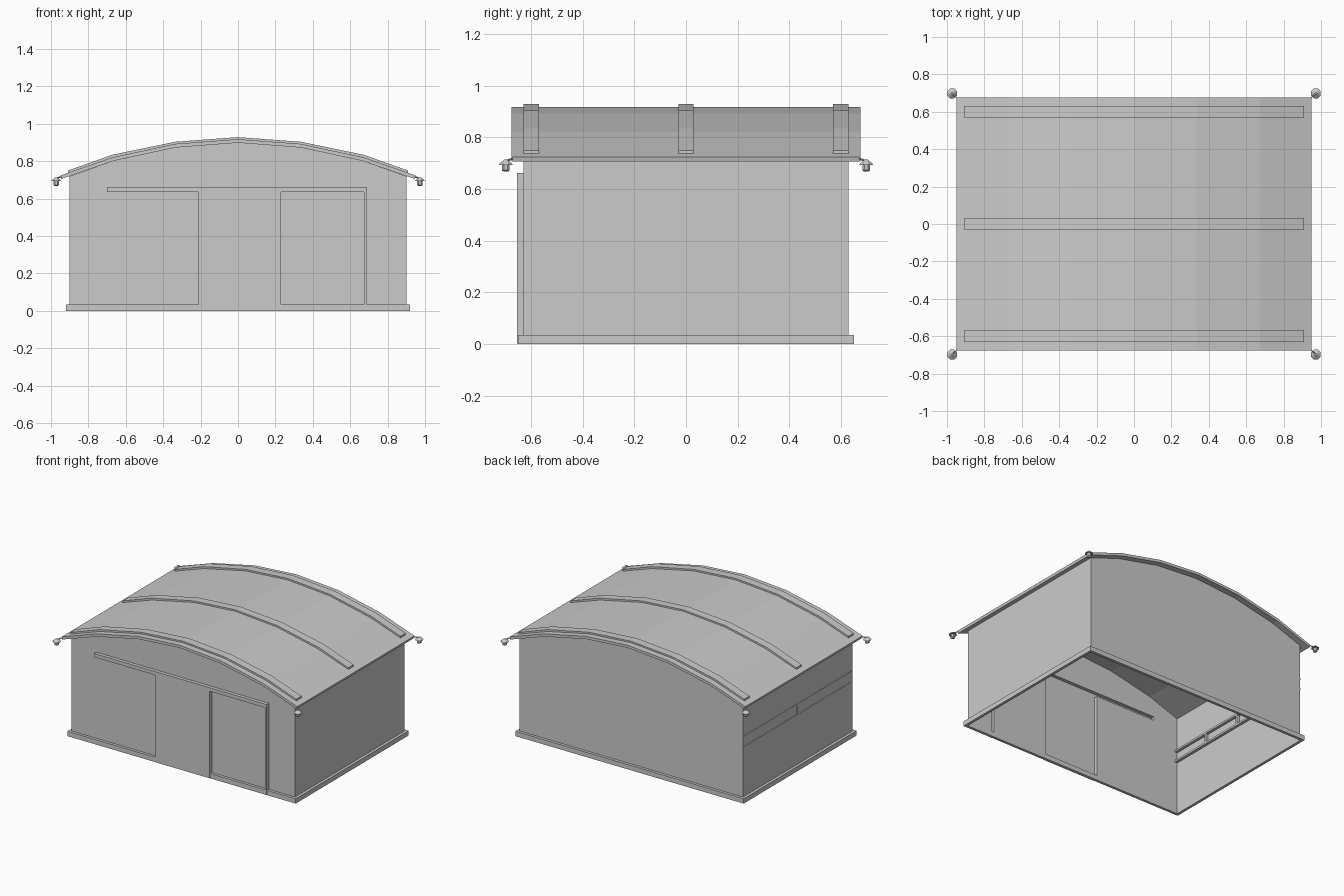
import bpy, bmesh, math
from mathutils import Vector

if "Cube" in bpy.data.objects:
    bpy.data.objects.remove(bpy.data.objects["Cube"])


def mesh_object(name, verts, faces, recalc=True):
    mesh = bpy.data.meshes.new(name)
    mesh.from_pydata(verts, [], faces)
    if recalc:
        bm = bmesh.new()
        bm.from_mesh(mesh)
        bmesh.ops.recalc_face_normals(bm, faces=bm.faces)
        bm.to_mesh(mesh)
        bm.free()
    obj = bpy.data.objects.new(name, mesh)
    bpy.context.collection.objects.link(obj)
    return obj


def extrude_xz(name, outline, y0, y1, caps=(True, True)):
    """Closed x-z outline extruded along y, with optional end caps."""
    n = len(outline)
    verts = [(x, y, z) for y in (y0, y1) for x, z in outline]
    faces = [(i, (i + 1) % n, n + (i + 1) % n, n + i) for i in range(n)]
    if caps[0]:
        faces.append(tuple(range(n))[::-1])
    if caps[1]:
        faces.append(tuple(range(n, 2 * n)))
    return mesh_object(name, verts, faces)


def box(name, lo, hi):
    outline = [(lo[0], lo[2]), (hi[0], lo[2]), (hi[0], hi[2]), (lo[0], hi[2])]
    return extrude_xz(name, outline, lo[1], hi[1])


def sheet(name, outlines, y):
    """Flat wall made of one or more x-z polygons at a given y."""
    verts, faces = [], []
    for o in outlines:
        faces.append(tuple(range(len(verts), len(verts) + len(o))))
        verts += [(x, y, z) for x, z in o]
    return mesh_object(name, verts, faces, False)


def mirrored(half):
    """Full arch, left to right, from the right half starting at x = 0."""
    return [(-x, z) for x, z in half[:0:-1]] + half


W, D = 0.90, 0.63
top = mirrored([(0, .918), (.335, .893), (.67, .821), (.95, .724)])
under = mirrored([(0, .899), (.335, .873), (.665, .802), (.945, .706)])
gable = [(-W, .72)] + under[1:-1] + [(W, .72)]

# Curved roof slab
extrude_xz("roof", top + under[::-1], -.675, .675)

# Raised roof ribs
rib_top = mirrored([(0, .929), (.337, .904), (.674, .834), (.91, .750)])
rib_low = [(x, z - .015) for x, z in rib_top]
for i, y in enumerate((-.6, 0, .6)):
    extrude_xz(f"roof_rib_{i}", rib_top + rib_low[::-1], y - .03, y + .03)

# Back wall and side walls
sheet("back_wall", [gable + [(W, 0), (-W, 0)]], D)
for name, s in (("left_wall", -1), ("right_wall", 1)):
    ring = [(s * W, -D, 0), (s * W, D, 0), (s * W, D, .72), (s * W, -D, .72)]
    mesh_object(name, ring if s > 0 else ring[::-1], [(0, 1, 2, 3)], False)

# Front wall around the raised door, rail and jamb
surround = [(-W, 0), (-.21, 0), (-.21, .636), (-.70, .636), (-.70, .662),
            (.69, .662), (.69, 0), (W, 0)] + gable[::-1]
infill = [(.23, 0), (.675, 0), (.675, .636), (.23, .636)]
sheet("front_wall", [surround, infill], -D)

# Sliding door, rail and jamb, one hollow raised shape
door = [(-.70, .636), (-.21, .636), (-.21, 0.002), (.23, 0.002), (.23, .636),
        (.675, .636), (.675, 0.002), (.69, 0.002), (.69, .662), (-.70, .662)]
extrude_xz("sliding_door", door, -.655, -D, caps=(True, False))

# Base skirt, an open ring
verts, faces = [], []
for dx, dy, z in ((.92, .65, 0), (.92, .65, .035), (W, D, .035), (W, D, 0)):
    verts += [(-dx, -dy, z), (dx, -dy, z), (dx, dy, z), (-dx, dy, z)]
for r in range(4):
    for i in range(4):
        j, q = (i + 1) % 4, (r + 1) % 4
        faces.append((r * 4 + i, r * 4 + j, q * 4 + j, q * 4 + i))
mesh_object("base_skirt", verts, faces)

# Strip window frame in the left wall
for i, z in enumerate((.385, .462)):
    box(f"window_rail_{i}", (-W - .002, -D, z), (-W + .02, D, z + .014))
for i, y in enumerate((-.32, 0, .32)):
    box(f"window_mullion_{i}", (-W - .002, y - .007, .399), (-W + .02, y + .007, .462))


def lathe(name, profile, x, y, sides=8):
    verts, faces = [], []
    for r, z in profile:
        for k in range(sides):
            a = 2 * math.pi * (k + .5) / sides
            verts.append((x + r * math.cos(a), y + r * math.sin(a), z))
    for p in range(len(profile) - 1):
        for k in range(sides):
            m = (k + 1) % sides
            faces.append((p * sides + k, p * sides + m,
                          (p + 1) * sides + m, (p + 1) * sides + k))
    faces.append(tuple(range(sides)))
    faces.append(tuple(range((len(profile) - 1) * sides, len(profile) * sides)))
    return mesh_object(name, verts, faces)


# Corner lamps: bulb, shade and bracket
for sx in (-1, 1):
    for sy in (-1, 1):
        x, y = sx * .972, sy * .698
        tag = f"{'left' if sx < 0 else 'right'}_{'front' if sy < 0 else 'back'}"
        lathe(f"lamp_bulb_{tag}", [(.008, .667), (.016, .673), (.016, .698)], x, y)
        lathe(f"lamp_shade_{tag}", [(.028, .694), (.026, .699), (.006, .714)], x, y)
        a, b = Vector((sx * .935, sy * .663, .720)), Vector((x, y, .709))
        bpy.ops.mesh.primitive_cylinder_add(vertices=6, radius=.004,
                                            depth=(b - a).length, location=(a + b) / 2)
        arm = bpy.context.object
        arm.name = f"lamp_bracket_{tag}"
        arm.rotation_euler = (b - a).to_track_quat('Z', 'Y').to_euler()
